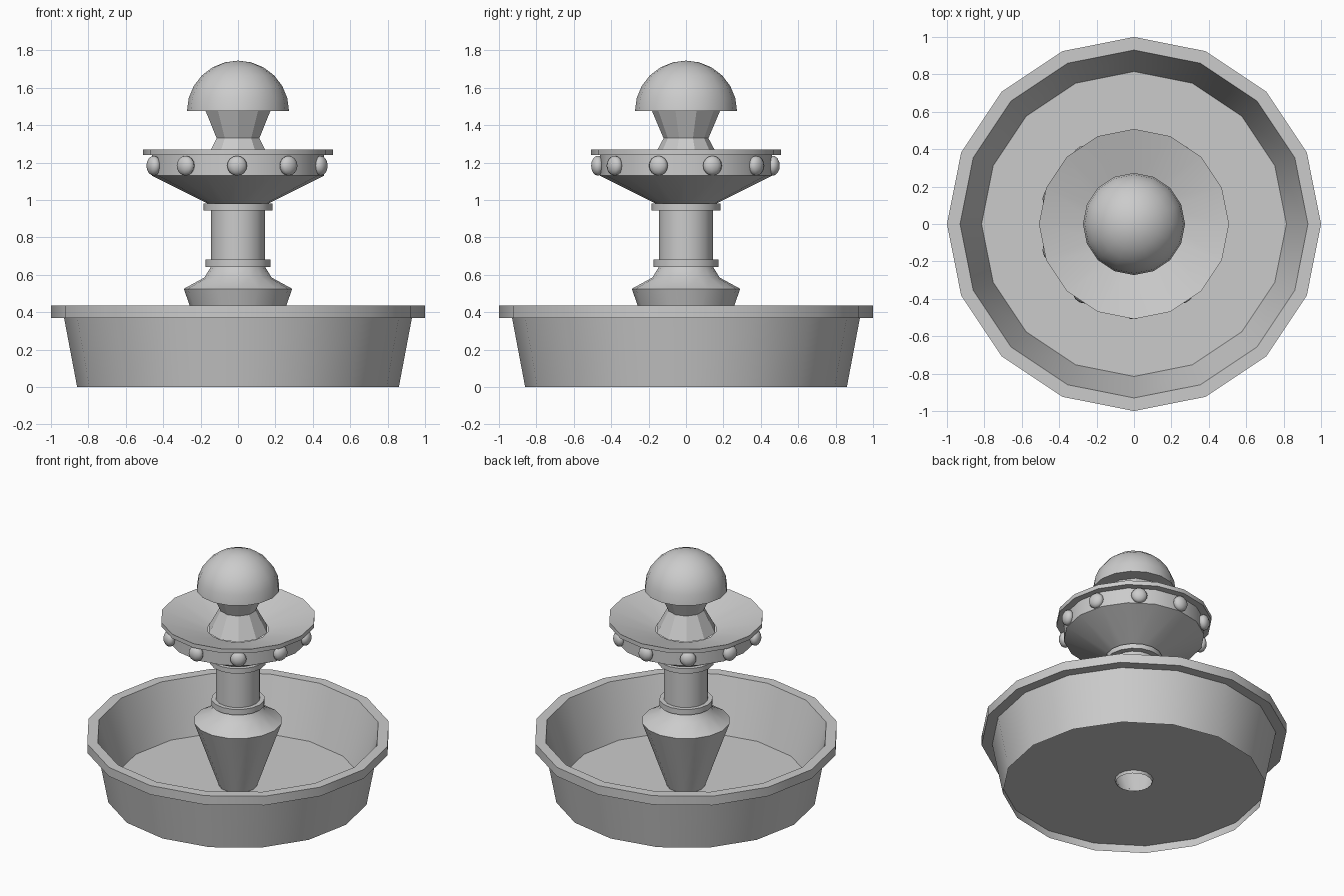
import bpy, bmesh, math

if "Cube" in bpy.data.objects:
    bpy.data.objects.remove(bpy.data.objects["Cube"])


def finish(name, bm, angle=30):
    bmesh.ops.recalc_face_normals(bm, faces=bm.faces)
    me = bpy.data.meshes.new(name)
    bm.to_mesh(me)
    bm.free()
    ob = bpy.data.objects.new(name, me)
    bpy.context.collection.objects.link(ob)
    bpy.ops.object.select_all(action='DESELECT')
    ob.select_set(True)
    bpy.context.view_layer.objects.active = ob
    bpy.ops.object.shade_smooth_by_angle(angle=math.radians(angle))
    return ob


def lathe(name, profile, sides):
    """Revolve (radius, z) points about z, first vertex row on the +y axis."""
    bm = bmesh.new()
    rings = []
    for r, z in profile:
        if r == 0:
            rings.append([bm.verts.new((0, 0, z))] * sides)
        else:
            rings.append([bm.verts.new((r * math.cos(a), r * math.sin(a), z))
                          for a in (math.pi / 2 + math.tau * i / sides
                                    for i in range(sides))])
    for lo, hi in zip(rings, rings[1:]):
        for i in range(sides):
            j = (i + 1) % sides
            quad = list(dict.fromkeys((lo[i], lo[j], hi[j], hi[i])))
            bm.faces.new(quad)
    return finish(name, bm)


# Large lower basin: thin shell, open underneath
lathe("basin", [(.86, 0), (.93, .37), (1, .37), (1, .435),
                (.93, .435), (.815, .06)], 16)

# Raised floor sheet reaching the outer wall, with a central hole
lathe("basin_floor", [(.87, .06), (.125, .06)], 16)

# Hollow pedestal poking slightly through the floor
lathe("pedestal", [(.118, .04), (.29, .525), (.18, .585), (.145, .642)], 16)

# Column with its two collars
lathe("column", [(.145, .642), (.175, .642), (.175, .682), (.145, .682), (.145, .945),
                 (.185, .945), (.185, .98), (.15, .98)], 16)

# Upper bowl
lathe("upper_bowl", [(.15, .975), (.46, 1.13), (.46, 1.24), (.508, 1.24),
                     (.508, 1.27), (.2, 1.18)], 16)

# Finial neck
lathe("finial_neck", [(.2, 1.18), (.12, 1.33), (.183, 1.478)], 10)

# Domed cap
dome = [(.17, 1.475)] + [(.273 * math.cos(a), 1.475 + .27 * math.sin(a))
                         for a in (math.pi / 2 * i / 6 for i in range(6))]
lathe("finial_dome", dome + [(0, 1.745)], 16)

# Flattened beads around the upper bowl
for k in range(10):
    a = -math.pi / 2 + math.tau * k / 10
    bm = bmesh.new()
    bmesh.ops.create_uvsphere(bm, u_segments=10, v_segments=8, radius=1)
    bead = finish(f"bead_{k + 1}", bm, 60)
    bead.scale = (.038, .053, .053)
    bead.rotation_euler = (0, 0, a)
    bead.location = (.468 * math.cos(a) - .005, .468 * math.sin(a) - .003, 1.183)
